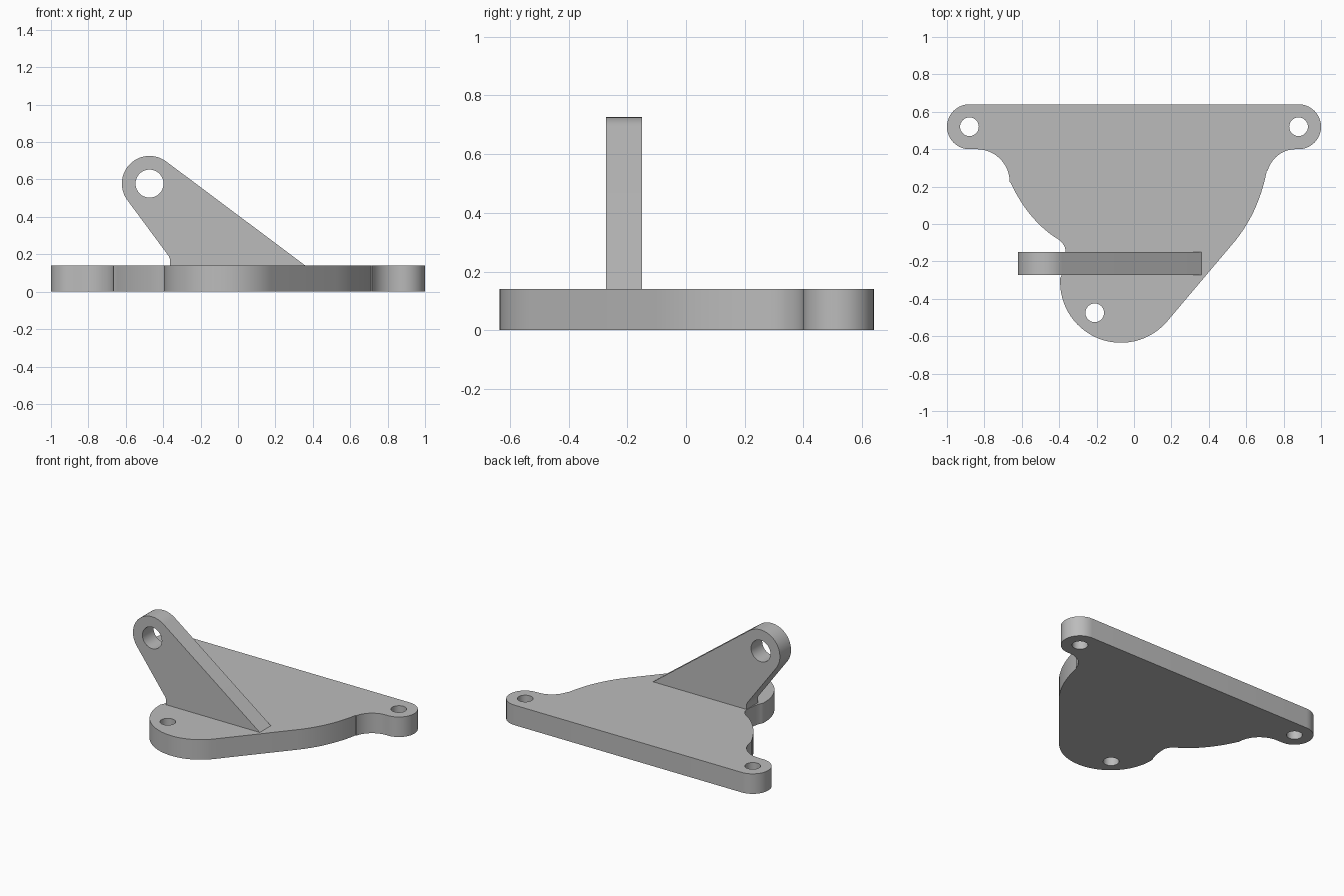
import bpy
import bmesh
from math import sin, cos, radians
from mathutils import Matrix, Vector

cube = bpy.data.objects.get("Cube")
if cube:
    bpy.data.objects.remove(cube, do_unlink=True)

grey = bpy.data.materials.new("plain grey")
grey.use_nodes = True
colour = (0.5, 0.5, 0.5, 1)
grey.diffuse_color = colour
grey.node_tree.nodes["Principled BSDF"].inputs["Base Color"].default_value = colour


def arc(cx, cy, r, start, end, steps=20):
    """Points on an arc, angles in degrees."""
    angles = [radians(start + (end - start) * i / steps) for i in range(steps + 1)]
    return [(cx + r * cos(a), cy + r * sin(a)) for a in angles]


def bend(a, b, c, steps=12):
    """Points on a shallow curve from a to c, pulled towards b."""
    a, b, c = Vector(a), Vector(b), Vector(c)
    ts = [i / steps for i in range(steps + 1)]
    return [tuple(a * (1 - t) ** 2 + b * 2 * t * (1 - t) + c * t * t) for t in ts]


def hole(cx, cy, r):
    return arc(cx, cy, r, 0, 360, 32)[:-1]


def slab(name, loops, depth, matrix):
    """Extrude an outline with holes into a solid slab."""
    bm = bmesh.new()
    for loop in loops:
        verts = [bm.verts.new((x, y, 0)) for x, y in loop]
        for a, b in zip(verts, verts[1:] + verts[:1]):
            bm.edges.new((a, b))
    bmesh.ops.remove_doubles(bm, verts=bm.verts, dist=0.001)
    bmesh.ops.triangle_fill(bm, use_beauty=True, edges=bm.edges[:], normal=(0, 0, 1))
    top = bmesh.ops.extrude_face_region(bm, geom=bm.faces[:], use_keep_orig=True)
    moved = [g for g in top["geom"] if isinstance(g, bmesh.types.BMVert)]
    bmesh.ops.translate(bm, verts=moved, vec=(0, 0, depth))
    bm.transform(matrix)
    bmesh.ops.recalc_face_normals(bm, faces=bm.faces)
    mesh = bpy.data.meshes.new(name)
    bm.to_mesh(mesh)
    bm.free()
    mesh.materials.append(grey)
    obj = bpy.data.objects.new(name, mesh)
    bpy.context.collection.objects.link(obj)
    bpy.ops.object.select_all(action="DESELECT")
    obj.select_set(True)
    bpy.context.view_layer.objects.active = obj
    bpy.ops.object.shade_smooth_by_angle(angle=radians(30))
    return obj


# Base plate: two bolt ears at the back, rounded nose at the front
plate = (
    arc(0.88, 0.52, 0.12, 90, -90)
    + arc(0.865, 0.245, 0.155, 90, 165, 12)
    + bend((0.71, 0.285), (0.665, 0.05), (0.52, -0.115))
    + arc(-0.07, -0.31, 0.325, -42, -180, 28)
    + bend((-0.395, -0.29), (-0.37, -0.25), (-0.366, -0.16), 6)
    + bend((-0.366, -0.14), (-0.37, -0.11), (-0.4, -0.085), 6)
    + bend((-0.4, -0.085), (-0.56, 0.01), (-0.66, 0.22))
    + arc(-0.84, 0.225, 0.175, 0, 90, 12)
    + arc(-0.88, 0.52, 0.12, 270, 90)
)
bolt_holes = [hole(x, y, 0.05) for x, y in ((0.88, 0.52), (-0.88, 0.52), (-0.21, -0.475))]
slab("base_plate", [plate] + bolt_holes, 0.14, Matrix.Identity(4))

# Upright lug: leaning arm with a pivot hole, drawn in x-z and stood upright
lug = arc(-0.473, 0.578, 0.148, 53, 217, 28) + [
    (-0.37, 0.19), (-0.364, 0.175), (-0.364, 0.13), (0.373, 0.13)]
stand = Matrix.Translation((0, -0.15, 0)) @ Matrix.Rotation(radians(90), 4, "X")
slab("pivot_lug", [lug, hole(-0.473, 0.578, 0.075)], 0.123, stand)
